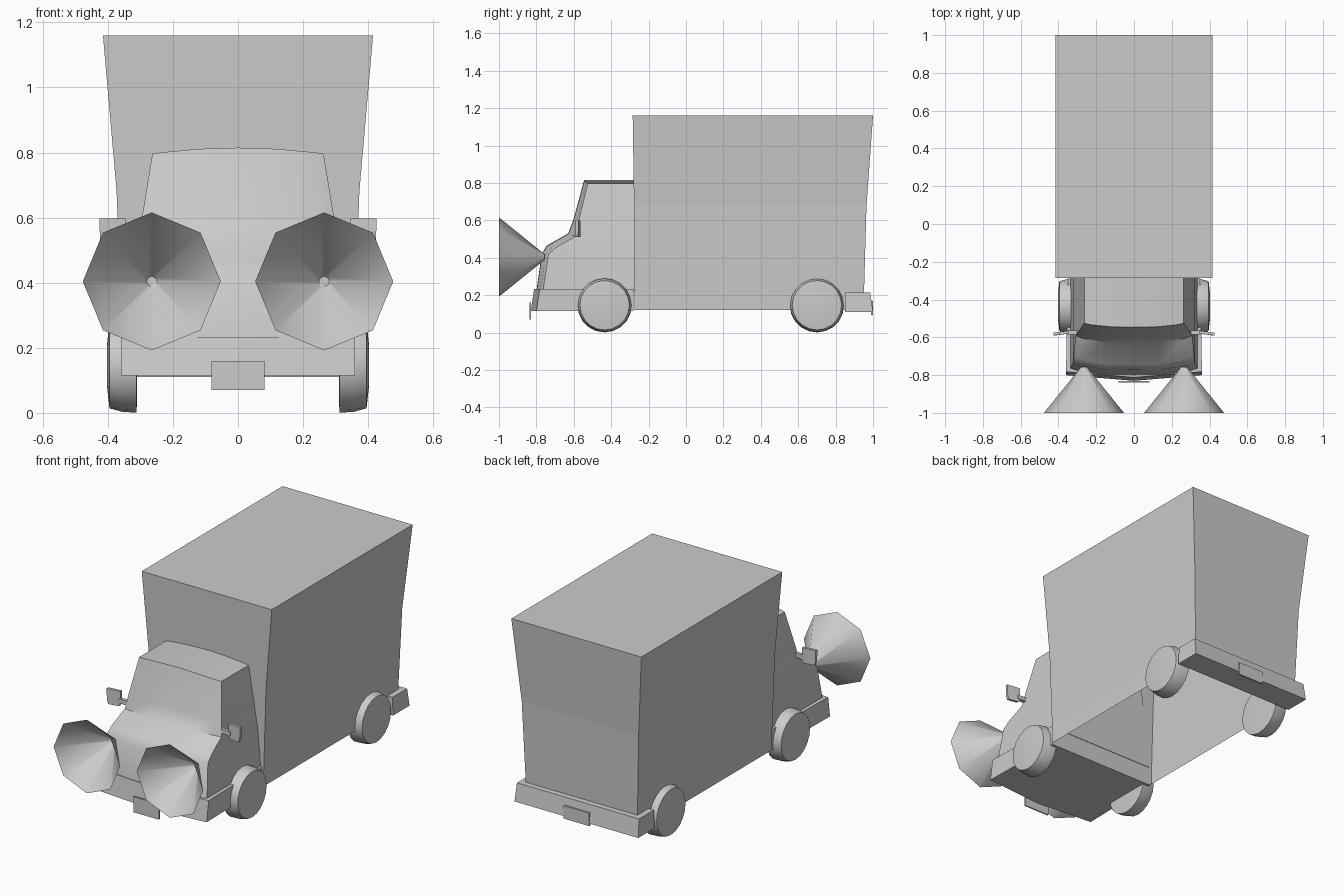
import bpy, bmesh, math
from mathutils import Matrix

if "Cube" in bpy.data.objects:
    bpy.data.objects.remove(bpy.data.objects["Cube"])

grey = bpy.data.materials.new("plain grey")
grey.diffuse_color = (0.6, 0.6, 0.6, 1)
grey.use_nodes = True
grey.node_tree.nodes["Principled BSDF"].inputs["Base Color"].default_value = grey.diffuse_color


def finish(name, bm, smooth=None, recalc=True):
    """Turn a bmesh into a named object, optionally smooth shaded below an angle."""
    if recalc:
        bmesh.ops.recalc_face_normals(bm, faces=bm.faces)
    me = bpy.data.meshes.new(name)
    bm.to_mesh(me)
    bm.free()
    me.materials.append(grey)
    ob = bpy.data.objects.new(name, me)
    bpy.context.collection.objects.link(ob)
    if smooth:
        bpy.ops.object.select_all(action='DESELECT')
        ob.select_set(True)
        bpy.context.view_layer.objects.active = ob
        bpy.ops.object.shade_smooth_by_angle(angle=math.radians(smooth))
    return ob


def loft(name, rings, cap_bottom=True, cap_top=True, smooth=None):
    """Skin a stack of closed rings with equal point counts."""
    bm = bmesh.new()
    vs = [[bm.verts.new(p) for p in ring] for ring in rings]
    n = len(vs[0])
    for a, b in zip(vs, vs[1:]):
        for i in range(n):
            j = (i + 1) % n
            bm.faces.new((a[i], a[j], b[j], b[i]))
    if cap_bottom:
        bm.faces.new(vs[0][::-1])
    if cap_top:
        bm.faces.new(vs[-1])
    return finish(name, bm, smooth)


def rect(w, y0, y1, z):
    return [(-w, y0, z), (w, y0, z), (w, y1, z), (-w, y1, z)]


# Cargo box: flared upward, open underneath
loft("cargo_box", [rect(0.355, -0.275, 0.948, 0.12),
                   rect(0.357, -0.275, 0.952, 0.22),
                   rect(0.373, -0.278, 0.965, 0.68),
                   rect(0.415, -0.285, 1.0, 1.16)], cap_bottom=False)

# Cab: stacked sections with a curved front (z, crown, half width, side y, centre y)
sections = [(0.22, 0.0, 0.338, -0.765, -0.80),
            (0.42, 0.0, 0.322, -0.735, -0.772),
            (0.465, 0.01, 0.318, -0.695, -0.745),
            (0.53, 0.015, 0.308, -0.59, -0.63),
            (0.60, 0.01, 0.297, -0.575, -0.603),
            (0.815, 0.018, 0.263, -0.525, -0.545)]
fractions = [-1, -0.88, -0.45, 0, 0.45, 0.88, 1]
rings = []
for z, crown, w, ys, yc in sections:
    front = [(w * t, yc + (ys - yc) * t ** 4, z - crown * t * t) for t in fractions]
    back = [(w * t, -0.272, z - crown * t * t) for t in reversed(fractions)]
    rings.append(front + back)
cab = loft("cab", rings, cap_top=False, smooth=40)
bm = bmesh.new()
n = len(fractions)
top = rings[-1]
vs = [bm.verts.new(p) for p in top]
for i in range(n - 1):
    bm.faces.new((vs[i], vs[i + 1], vs[2 * n - 2 - i], vs[2 * n - 1 - i]))
finish("cab_roof", bm, 40, recalc=False)

# Front bumper and side skirts
loft("front_bumper", [
    [(-0.36, -0.80 + d, z), (0, -0.83 + d, z), (0.36, -0.80 + d, z),
     (0.35, -0.28, z), (-0.35, -0.28, z)]
    for z, d in ((0.115, 0.0), (0.233, 0.018))])

# Rear bumper
loft("rear_bumper", [rect(0.395, 0.85, 1.0, 0.11),
                     rect(0.39, 0.85, 0.985, 0.213)])

# Blank plates
loft("front_plate", [rect(0.082, -0.838, -0.83, 0.07),
                     rect(0.082, -0.838, -0.83, 0.16)])
loft("rear_plate", [rect(0.082, 0.99, 1.0, 0.095),
                    rect(0.082, 0.99, 1.0, 0.17)])

# Wheels: turned profile with a domed outer side (x, radius)
wheel = [(0.31, 0.105), (0.312, 0.145), (0.355, 0.143), (0.395, 0.132), (0.402, 0.07)]
for side, label in ((-1, "left"), (1, "right")):
    for y, place in ((-0.435, "front"), (0.70, "rear")):
        loft(f"{place}_{label}_wheel",
             [[(side * x, y + r * math.cos(k * math.tau / 20),
                0.146 + r * math.sin(k * math.tau / 20)) for k in range(20)]
              for x, r in wheel], smooth=50)

    # Headlight: open eight-sided funnel
    loft(f"{label}_headlight",
         [[(side * 0.265 + r * math.cos(k * math.tau / 8), y,
            0.404 + r * math.sin(k * math.tau / 8)) for k in range(8)]
          for y, r in ((-1.0, 0.212), (-0.757, 0.016))],
         cap_bottom=False, smooth=50)

    # Wing mirror on a short arm
    loft(f"{label}_mirror",
         [[(side * x, y, z) for x, y in
           ((x0, -0.565), (x1, -0.575), (x1, -0.59), (x0, -0.58))]
          for z, x0, x1 in ((0.51, 0.355, 0.415), (0.53, 0.345, 0.424), (0.598, 0.345, 0.426))])
    loft(f"{label}_mirror_arm",
         [[(side * x, y, z) for y, z in
           ((-0.585, 0.53), (-0.565, 0.53), (-0.565, 0.555), (-0.585, 0.555))]
          for x in (0.28, 0.36)])
